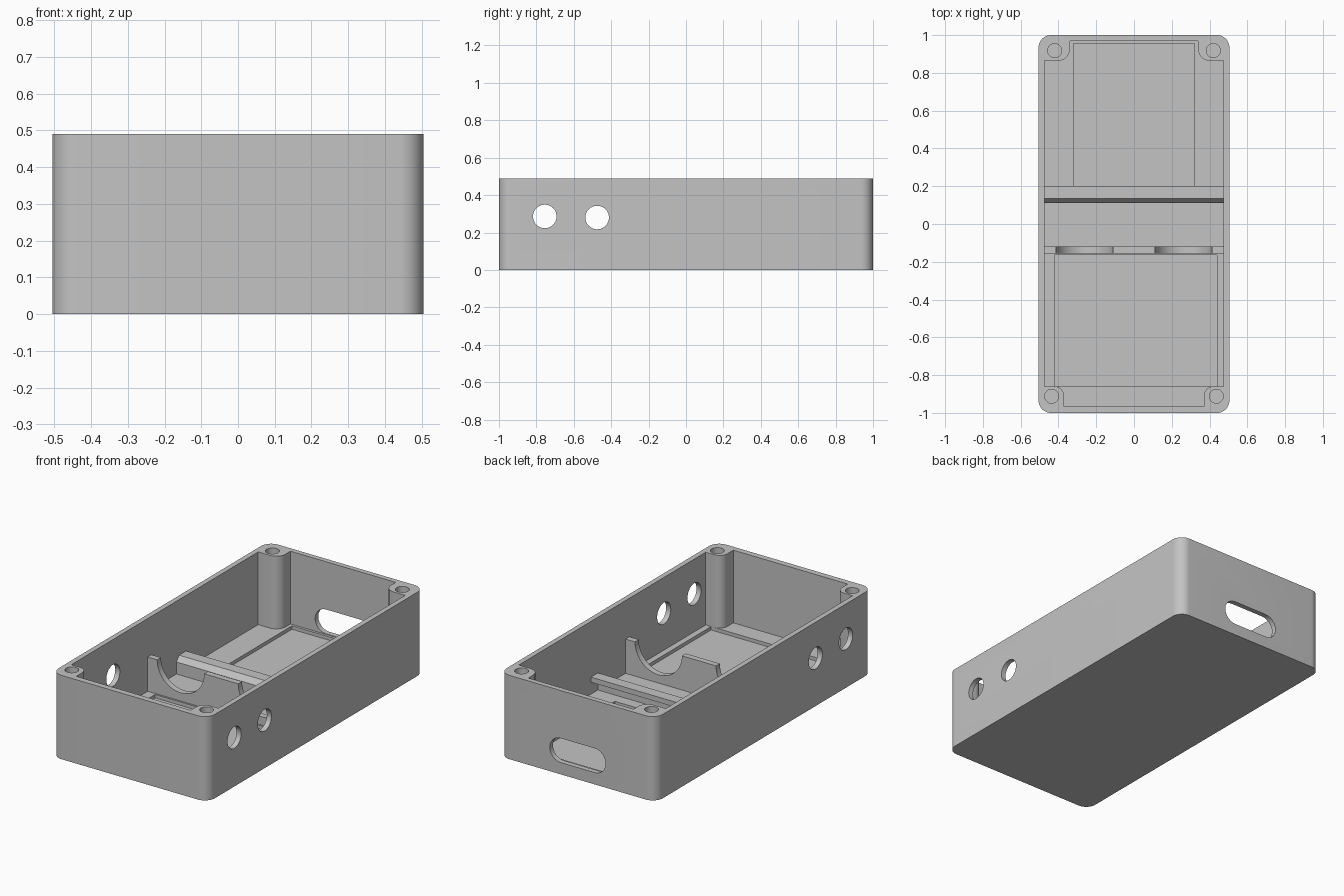
import bpy, bmesh
from math import sin, cos, pi
from mathutils import Matrix

cube = bpy.data.objects.get("Cube")
if cube:
    bpy.data.objects.remove(cube)

HX, HY, H = 0.505, 1.0, 0.49
FLOOR, IN_X = 0.065, 0.475

grey = bpy.data.materials.new("grey_plastic")
grey.use_nodes = True
COLOUR = (0.55, 0.55, 0.55, 1)
grey.diffuse_color = COLOUR
grey.node_tree.nodes["Principled BSDF"].inputs["Base Color"].default_value = COLOUR


def arc(cx, cy, r, start, end, n=12):
    """Points on an arc, angles in half turns."""
    angles = [pi * (start + (end - start) * i / n) for i in range(n + 1)]
    return [(cx + r * cos(a), cy + r * sin(a)) for a in angles]


def prism(name, outline, low, high, axis="z"):
    """Extrude a 2D outline: (x,y) along z, (y,z) along x or (x,z) along y."""
    place = {"z": lambda p, d: (p[0], p[1], d),
             "x": lambda p, d: (d, p[0], p[1]),
             "y": lambda p, d: (p[0], d, p[1])}[axis]
    bm = bmesh.new()
    base = bm.faces.new([bm.verts.new(place(p, low)) for p in outline])
    top = bmesh.ops.extrude_face_region(bm, geom=[base])["geom"]
    shift = place((0, 0), high - low)
    bmesh.ops.translate(bm, vec=shift, verts=[v for v in top if isinstance(v, bmesh.types.BMVert)])
    bmesh.ops.recalc_face_normals(bm, faces=bm.faces)
    mesh = bpy.data.meshes.new(name)
    bm.to_mesh(mesh)
    bm.free()
    mesh.materials.append(grey)
    obj = bpy.data.objects.new(name, mesh)
    bpy.context.collection.objects.link(obj)
    return obj


def rect(x0, x1, y0, y1):
    return [(x0, y0), (x1, y0), (x1, y1), (x0, y1)]


def circle(cx, cy, r, n=40):
    return arc(cx, cy, r, 0, 2, n)[:-1]


def cut(target, cutter):
    """Subtract a cutter and remove it."""
    cutter.hide_render = True
    mod = target.modifiers.new("cut", "BOOLEAN")
    mod.operation, mod.solver, mod.object = "DIFFERENCE", "EXACT", cutter
    bpy.context.view_layer.objects.active = target
    bpy.ops.object.modifier_apply(modifier=mod.name)
    bpy.data.objects.remove(cutter)


def smooth(obj):
    bpy.ops.object.select_all(action="DESELECT")
    obj.select_set(True)
    bpy.context.view_layer.objects.active = obj
    bpy.ops.object.shade_smooth_by_angle(angle=pi / 6)


# Outer shell with rounded vertical corners
R = 0.065
shell = []
for sx, sy, start in ((1, 1, 0), (-1, 1, 0.5), (-1, -1, 1), (1, -1, 1.5)):
    shell += arc(sx * (HX - R), sy * (HY - R), R, start, start + 0.5)
body = prism("case_body", shell, 0, H)

# Cavity outline leaves a rounded screw boss in every corner
right = [(0.37, -0.965)] + arc(0.42, -0.91, 0.05, 1, 0.5) + [(IN_X, -0.86), (IN_X, 0.865)]
right += arc(0.40, 0.925, 0.06, 1.5, 1) + [(0.34, 0.97)]
left = [(-x, y) for x, y in reversed(right)]
cut(body, prism("cavity", right + left, FLOOR, H + 0.1))

# Shallow floor recesses
cut(body, prism("rear_recess", rect(-0.32, 0.32, 0.2, 0.955), FLOOR - 0.02, FLOOR + 0.05))
cut(body, prism("front_recess", rect(-0.42, 0.44, -0.86, -0.165), FLOOR - 0.02, FLOOR + 0.05))

# Blind screw holes
for side in (-1, 1):
    for x, y in ((0.42, 0.918), (0.436, -0.912)):
        cut(body, prism("screw_hole", circle(side * x, y, 0.037), 0.2, H + 0.1))

# Round ports through both side walls
for y, z in ((-0.755, 0.286), (-0.475, 0.28)):
    cut(body, prism("side_port", circle(y, z, 0.063), -0.6, 0.6, "x"))

# Rounded slot in the back wall
slot = arc(0.11, 0.14, 0.071, -0.5, 0.5) + arc(-0.11, 0.14, 0.071, 0.5, 1.5)
cut(body, prism("back_slot", slot, 0.9, 1.1, "y"))
smooth(body)

# Cradle wall with two half-round seats
TOP = 0.265
seats = [(-IN_X - 0.01, FLOOR - 0.01), (IN_X + 0.01, FLOOR - 0.01), (IN_X + 0.01, TOP)]
for cx in (0.262, -0.262):
    seats += arc(cx, TOP, 0.152, 0, -1, 28)
seats.append((-IN_X - 0.01, TOP))
smooth(prism("cradle_wall", seats, -0.155, -0.12, "y"))

# Hooked retaining rail with a chamfered front edge
rail = [(0.11, FLOOR - 0.01), (0.11, 0.135), (0.135, 0.165), (0.2, 0.165),
        (0.2, 0.135), (0.135, 0.135), (0.135, FLOOR - 0.01)]
prism("retaining_rail", rail, -IN_X - 0.01, IN_X + 0.01, "x")
